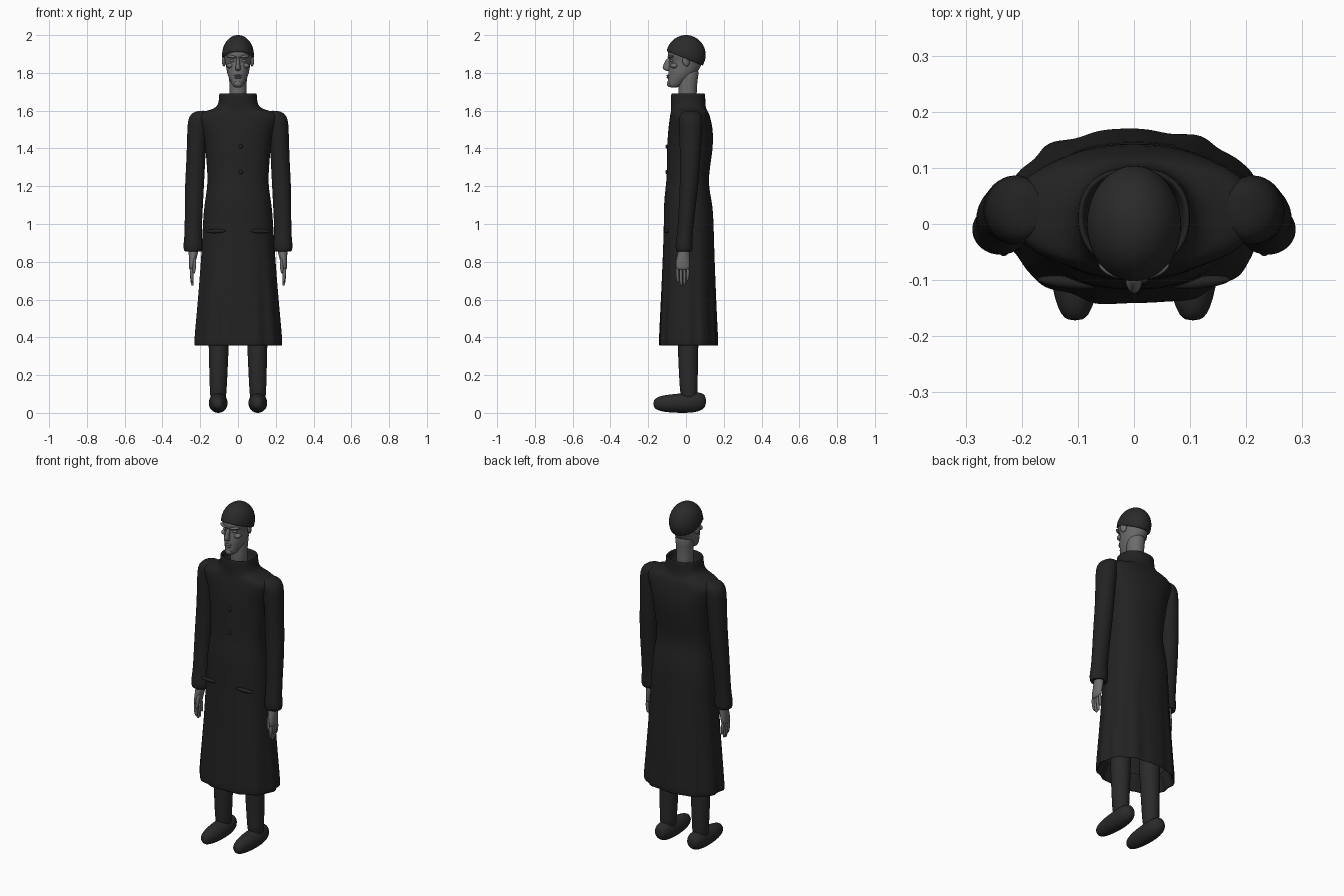
import bpy, bmesh, math
from mathutils import Vector, Matrix


def material(name, v):
    m = bpy.data.materials.new(name)
    m.diffuse_color = (v, v, v, 1)
    return m


COAT = material("coat charcoal", 0.016)
WOOL = material("cap and shoe charcoal", 0.023)
SKIN = material("grey skin", 0.15)


def finish(name, bm, mat, subsurf=0):
    bmesh.ops.recalc_face_normals(bm, faces=bm.faces)
    me = bpy.data.meshes.new(name)
    bm.to_mesh(me)
    bm.free()
    for p in me.polygons:
        p.use_smooth = True
    me.materials.append(mat)
    ob = bpy.data.objects.new(name, me)
    bpy.context.collection.objects.link(ob)
    if subsurf:
        mod = ob.modifiers.new("smooth", 'SUBSURF')
        mod.levels = mod.render_levels = subsurf
    return ob


def loft(name, rings, mat, n=24, power=1.0, axis='z', fold=None, caps=(True, True), subsurf=1):
    """rings: (height, centre a, centre b, radius a, radius b), joined in order."""
    bm = bmesh.new()
    loops = []
    for h, ca, cb, ra, rb in rings:
        loop = []
        for i in range(n):
            t = 2 * math.pi * i / n
            c, s = math.cos(t), math.sin(t)
            k = 1 + fold(h, t) if fold else 1
            a = ca + ra * k * math.copysign(abs(c) ** power, c)
            b = cb + rb * k * math.copysign(abs(s) ** power, s)
            loop.append(bm.verts.new((a, b, h) if axis == 'z' else (a, h, b)))
        loops.append(loop)
    for l0, l1 in zip(loops, loops[1:]):
        for i in range(n):
            j = (i + 1) % n
            bm.faces.new((l0[i], l0[j], l1[j], l1[i]))
    if caps[0]:
        bm.faces.new(loops[0])
    if caps[1]:
        bm.faces.new(loops[-1])
    return finish(name, bm, mat, subsurf)


def ball(name, loc, size, mat, rot=(0, 0, 0)):
    bm = bmesh.new()
    bmesh.ops.create_uvsphere(bm, u_segments=20, v_segments=12, radius=1)
    m = Matrix.Translation(loc)
    for ax, a in zip('XYZ', rot):
        m = m @ Matrix.Rotation(a, 4, ax)
    bmesh.ops.transform(bm, matrix=m @ Matrix.Diagonal((*size, 1)), verts=bm.verts)
    return finish(name, bm, mat)


def span(z, w, front, back):
    return (z, 0, (front + back) / 2, w, (back - front) / 2)


# Long coat: inner hem, skirt, waist, shoulders, standing collar, inner collar
coat_rings = [span(*r) for r in [
    (0.45, 0.19, -0.11, 0.135), (0.365, 0.218, -0.133, 0.158),
    (0.352, 0.228, -0.142, 0.168), (0.37, 0.231, -0.144, 0.170),
    (0.50, 0.220, -0.138, 0.163), (0.70, 0.204, -0.129, 0.155),
    (0.90, 0.191, -0.120, 0.148), (1.02, 0.185, -0.117, 0.146),
    (1.10, 0.178, -0.117, 0.140), (1.16, 0.168, -0.112, 0.128),
    (1.22, 0.160, -0.104, 0.119), (1.30, 0.164, -0.101, 0.126),
    (1.40, 0.172, -0.100, 0.143), (1.48, 0.186, -0.096, 0.144),
    (1.54, 0.215, -0.089, 0.135), (1.575, 0.225, -0.084, 0.125),
    (1.595, 0.190, -0.080, 0.117), (1.603, 0.145, -0.079, 0.110),
    (1.62, 0.110, -0.079, 0.104), (1.65, 0.101, -0.079, 0.102),
    (1.682, 0.100, -0.079, 0.102), (1.692, 0.098, -0.077, 0.100),
    (1.690, 0.089, -0.069, 0.091), (1.67, 0.086, -0.065, 0.088),
    (1.62, 0.080, -0.060, 0.080)]]


def skirt_folds(z, t):
    f = max(0, min(1, (1.0 - z) / 0.6))
    return 0.022 * f * (math.cos(11 * t + 0.6) + 0.5 * math.cos(17 * t))


loft("coat", coat_rings, COAT, n=72, power=0.88, fold=skirt_folds, caps=(False, True))

# Coat front buttons
for z, y in ((1.41, -0.101), (1.275, -0.102)):
    ball("coat_button", (0.015, y, z), (0.011, 0.007, 0.011), COAT)

# Neck and head
loft("neck", [(1.60, 0, 0.012, 0.047, 0.048), (1.70, 0, 0.008, 0.045, 0.048),
              (1.76, 0, 0.010, 0.046, 0.050), (1.84, 0, 0.018, 0.055, 0.060)], SKIN)
loft("head", [span(*r) for r in [
    (1.722, 0.016, -0.084, -0.045), (1.730, 0.028, -0.095, -0.03),
    (1.752, 0.038, -0.099, 0.005), (1.775, 0.050, -0.094, 0.035),
    (1.80, 0.058, -0.095, 0.058), (1.825, 0.062, -0.092, 0.074),
    (1.85, 0.066, -0.088, 0.085), (1.868, 0.070, -0.086, 0.092),
    (1.885, 0.075, -0.097, 0.096), (1.91, 0.078, -0.097, 0.097),
    (1.94, 0.072, -0.083, 0.088), (1.97, 0.050, -0.055, 0.062)]], SKIN, n=28)
loft("nose", [(1.81, 0, -0.094, 0.010, 0.010), (1.818, 0, -0.101, 0.016, 0.020),
              (1.83, 0, -0.103, 0.014, 0.024), (1.85, 0, -0.096, 0.010, 0.020),
              (1.88, 0, -0.091, 0.010, 0.013)], SKIN, n=14)
ball("upper_lip", (0, -0.094, 1.786), (0.021, 0.009, 0.005), SKIN)
ball("lower_lip", (0, -0.094, 1.775), (0.018, 0.009, 0.006), SKIN)
ball("chin", (0, -0.087, 1.742), (0.021, 0.014, 0.017), SKIN)
for s in (-1, 1):
    ball("brow", (s * 0.034, -0.081, 1.886), (0.030, 0.014, 0.008), SKIN, (0, -s * 0.12, s * 0.35))
    ball("eye", (s * 0.030, -0.073, 1.864), (0.014, 0.012, 0.008), SKIN)
    ball("cheekbone", (s * 0.042, -0.062, 1.838), (0.019, 0.021, 0.014), SKIN)
    ball("ear", (s * 0.074, 0.0, 1.862), (0.010, 0.019, 0.028), SKIN, (0.2, 0, s * 0.3))

# Close-fitting cap: an ellipsoid cut by a plane tilted down towards the back
bm = bmesh.new()
bmesh.ops.create_uvsphere(bm, u_segments=40, v_segments=28, radius=1)
bmesh.ops.transform(bm, verts=bm.verts, matrix=Matrix.Translation((0, 0, 1.895))
                    @ Matrix.Diagonal((0.084, 0.104, 0.105, 1)))
cut = bmesh.ops.bisect_plane(bm, geom=bm.verts[:] + bm.edges[:] + bm.faces[:],
                             plane_co=Vector((0, -0.10, 1.914)),
                             plane_no=Vector((0, 0.40, 1)), clear_inner=True)
edges = [e for e in bm.edges if e.is_boundary]
bmesh.ops.holes_fill(bm, edges=edges, sides=0)
finish("cap", bm, WOOL)

for s in (-1, 1):
    # Sleeve with rounded shoulder and gathered cuff
    loft("sleeve", [(z, s * x, y, rx, ry) for z, x, y, rx, ry in [
        (0.862, 0.238, -0.010, 0.036, 0.032), (0.850, 0.238, -0.010, 0.043, 0.039),
        (0.865, 0.238, -0.010, 0.051, 0.045), (0.90, 0.238, -0.010, 0.051, 0.046),
        (0.935, 0.238, -0.007, 0.045, 0.041), (1.05, 0.235, 0.003, 0.047, 0.043),
        (1.20, 0.231, 0.016, 0.051, 0.049), (1.32, 0.224, 0.022, 0.050, 0.053),
        (1.45, 0.219, 0.024, 0.051, 0.059), (1.53, 0.213, 0.025, 0.055, 0.063),
        (1.57, 0.205, 0.025, 0.055, 0.062), (1.592, 0.194, 0.025, 0.043, 0.048),
        (1.600, 0.185, 0.025, 0.022, 0.025)]], COAT)

    # Hand: wrist, palm, fingers and thumb
    loft("palm", [(0.89, s * 0.236, -0.010, 0.026, 0.028), (0.845, s * 0.236, -0.012, 0.026, 0.031),
                  (0.81, s * 0.241, -0.017, 0.019, 0.037), (0.775, s * 0.246, -0.018, 0.015, 0.038),
                  (0.755, s * 0.246, -0.018, 0.011, 0.036)], SKIN, n=16)
    for i, tip in enumerate((0.690, 0.673, 0.676, 0.700)):
        y = -0.046 + i * 0.0185
        mid = (0.76 + tip) / 2
        loft("finger", [(0.775, s * 0.246, y, 0.010, 0.009), (mid, s * 0.245, y, 0.010, 0.009),
                        (tip + 0.008, s * 0.242, y * 0.9, 0.008, 0.008),
                        (tip, s * 0.241, y * 0.9, 0.004, 0.004)], SKIN, n=10)
    loft("thumb", [(0.83, s * 0.232, -0.034, 0.012, 0.013), (0.785, s * 0.230, -0.046, 0.010, 0.011),
                   (0.745, s * 0.233, -0.050, 0.008, 0.009), (0.738, s * 0.234, -0.050, 0.004, 0.004)],
         SKIN, n=10)

    # Pocket welt
    ball("pocket", (s * 0.117, -0.104, 0.962), (0.055, 0.011, 0.011), COAT, (0, s * 0.03, s * 0.1))

    # Trouser leg
    loft("trouser_leg", [(0.04, s * 0.105, 0.018, 0.040, 0.042), (0.12, s * 0.105, 0.014, 0.045, 0.047),
                         (0.25, s * 0.103, 0.012, 0.050, 0.052), (0.40, s * 0.102, 0.010, 0.055, 0.056),
                         (0.60, s * 0.098, 0.010, 0.062, 0.062), (0.85, s * 0.09, 0.010, 0.070, 0.072)],
         WOOL)

    # Shoe, lofted from toe to heel
    loft("shoe", [(y, s * 0.105, z, rx, rz) for y, z, rx, rz in [
        (-0.172, 0.049, 0.012, 0.014), (-0.163, 0.049, 0.025, 0.029),
        (-0.135, 0.049, 0.036, 0.041), (-0.09, 0.050, 0.046, 0.048),
        (-0.03, 0.051, 0.051, 0.052), (0.03, 0.055, 0.050, 0.055),
        (0.07, 0.059, 0.045, 0.051), (0.095, 0.061, 0.034, 0.039),
        (0.106, 0.062, 0.016, 0.019)]], WOOL, axis='y')
